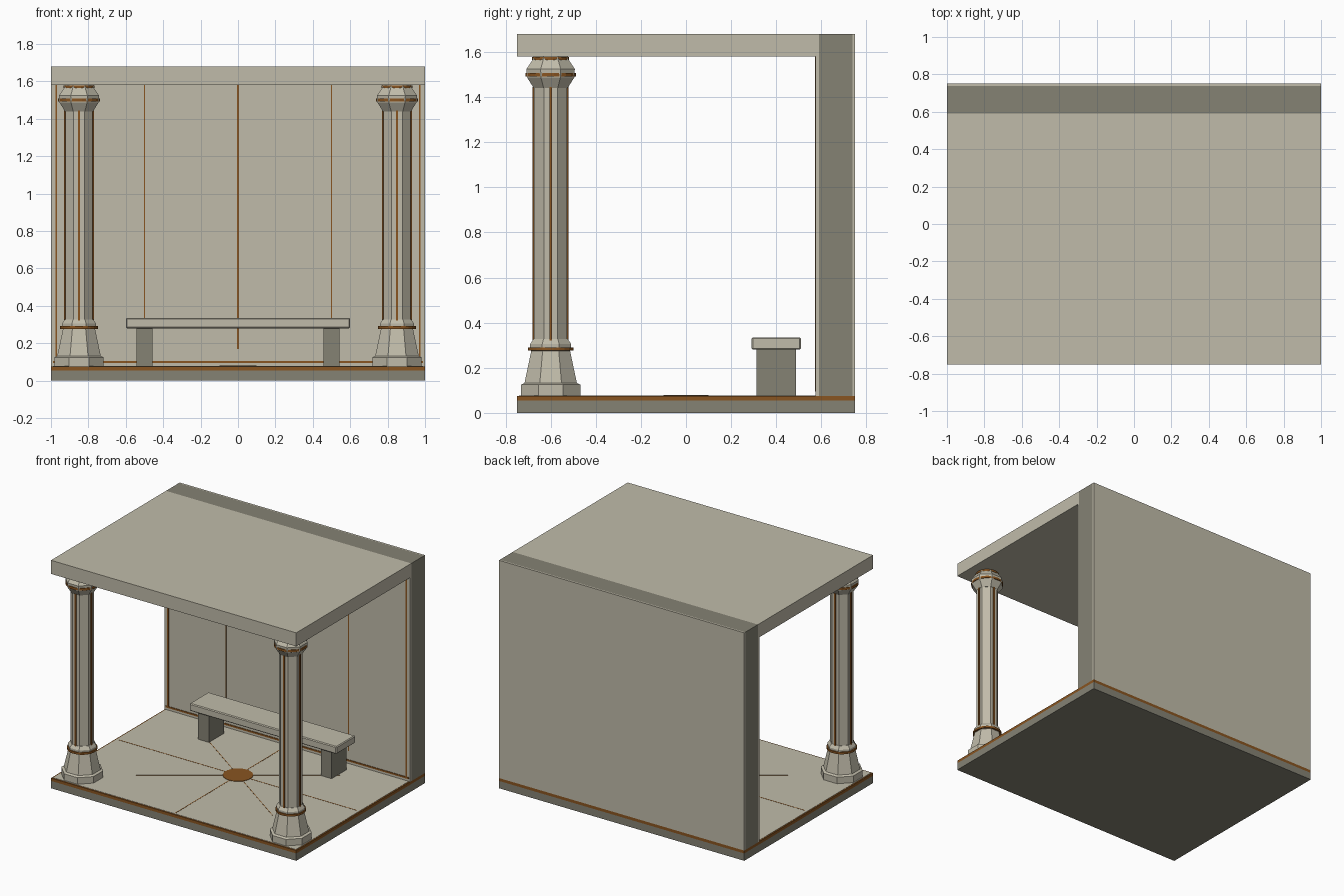
import bpy, bmesh, math
from mathutils import Matrix

if "Cube" in bpy.data.objects:
    bpy.data.objects.remove(bpy.data.objects["Cube"])


def material(name, rgb):
    m = bpy.data.materials.new(name)
    m.diffuse_color = (*rgb, 1)
    m.use_nodes = True
    m.node_tree.nodes["Principled BSDF"].inputs["Base Color"].default_value = m.diffuse_color
    return m


LIGHT = material("light stone", (0.53, 0.50, 0.40))
DARK = material("dark stone", (0.235, 0.225, 0.175))
BRONZE = material("bronze brown", (0.25, 0.09, 0.015))


def finish(name, bm, mat):
    bmesh.ops.recalc_face_normals(bm, faces=bm.faces)
    me = bpy.data.meshes.new(name)
    bm.to_mesh(me)
    bm.free()
    me.materials.append(mat)
    ob = bpy.data.objects.new(name, me)
    bpy.context.collection.objects.link(ob)
    return ob


def box(name, x, y, z, mat, turn=0, bevel=0):
    """Box from (min, max) ranges, optionally turned about the world z axis."""
    bm = bmesh.new()
    bmesh.ops.create_cube(bm, size=1)
    for v in bm.verts:
        for i, (a, b) in enumerate((x, y, z)):
            v.co[i] = (a + b) / 2 + v.co[i] * (b - a)
    if turn:
        bm.transform(Matrix.Rotation(turn, 4, 'Z'))
    if bevel:
        bmesh.ops.bevel(bm, geom=bm.edges[:], offset=bevel, segments=1, affect='EDGES')
    return finish(name, bm, mat)


def lathe(name, profile, sides, at, mat):
    """Stack of regular polygons; profile holds (apothem, z), flat sides face the axes."""
    bm = bmesh.new()
    rings = []
    for r, z in profile:
        R = r / math.cos(math.pi / sides)
        rings.append([bm.verts.new((at[0] + R * math.cos((k + .5) * math.tau / sides),
                                    at[1] + R * math.sin((k + .5) * math.tau / sides), z))
                      for k in range(sides)])
    for lo, hi in zip(rings, rings[1:]):
        for k in range(sides):
            n = (k + 1) % sides
            bm.faces.new((lo[k], lo[n], hi[n], hi[k]))
    bm.faces.new(rings[0])
    bm.faces.new(rings[-1])
    return finish(name, bm, mat)


FLOOR = 0.077

# Base slab, bronze band and floor
box("base_slab", (-1, 1), (-.75, .75), (0, .054), DARK)
box("base_band", (-1, 1), (-.75, .75), (.054, .075), BRONZE)
box("floor", (-.99, .99), (-.74, .75), (.075, FLOOR), LIGHT)

# Floor inlay: medallion and thin rays
lathe("floor_medallion", [(.1, FLOOR), (.1, FLOOR + .003)], 16, (0, 0), BRONZE)
box("floor_line_x", (-.97, .97), (-.003, .003), (FLOOR, FLOOR + .001), BRONZE)
box("floor_line_y", (-.003, .003), (-.73, .57), (FLOOR, FLOOR + .001), BRONZE)
for s in (-1, 1):
    box("floor_diagonal", (-.68, .68), (-.002, .002), (FLOOR, FLOOR + .001), BRONZE,
        turn=s * math.radians(35))

# Back wall: dark core with light facing on both sides
box("wall_core", (-1, 1), (.59, .738), (.075, 1.68), DARK)
box("wall_front_panel", (-1, 1), (.575, .59), (.075, 1.58), LIGHT)
box("wall_back_panel", (-1, 1), (.738, .75), (.075, 1.68), LIGHT)

# Bronze strips on the wall
box("wall_bottom_strip", (-.99, .99), (.571, .575), (.094, .106), BRONZE)
box("wall_centre_strip", (-.005, .005), (.571, .575), (.17, 1.58), BRONZE)
for s in (-1, 1):
    box("wall_seam_strip", (s * .5 - .003, s * .5 + .003), (.572, .575), (.17, 1.58), BRONZE)
    box("wall_edge_strip", (s * .972 - .005, s * .972 + .005), (.571, .575), (.1, 1.58), BRONZE)

# Roof
box("roof", (-1, 1), (-.75, .59), (1.58, 1.68), LIGHT)

# Bench
box("bench_seat", (-.6, .6), (.29, .51), (.28, .335), LIGHT, bevel=.006)
for s in (-1, 1):
    box("bench_leg", (s * .5 - .044, s * .5 + .044), (.313, .487), (FLOOR, .282), DARK)

# Octagonal columns
for s in (-1, 1):
    at = (s * .85, -.6)
    lathe("column_base", [(.132, FLOOR), (.132, .125), (.116, .133), (.086, .275),
                          (.091, .28), (.091, .305), (.076, .328)], 8, at, LIGHT)
    lathe("column_base_ring", [(.101, .276), (.101, .291)], 24, at, BRONZE)
    lathe("column_shaft", [(.073, .32), (.073, 1.445)], 8, at, LIGHT)
    lathe("column_capital", [(.075, 1.44), (.105, 1.488), (.107, 1.525),
                             (.078, 1.568), (.076, 1.58)], 8, at, LIGHT)
    lathe("capital_ring", [(.112, 1.492), (.112, 1.508)], 24, at, BRONZE)
    lathe("capital_top_ring", [(.082, 1.565), (.082, 1.579)], 24, at, BRONZE)
    # Bronze strips on the four main sides of the shaft
    x, y = at
    box("shaft_strip_sides", (x - .08, x + .08), (y - .006, y + .006), (.32, 1.445), BRONZE)
    box("shaft_strip_front_back", (x - .006, x + .006), (y - .08, y + .08), (.32, 1.445), BRONZE)
